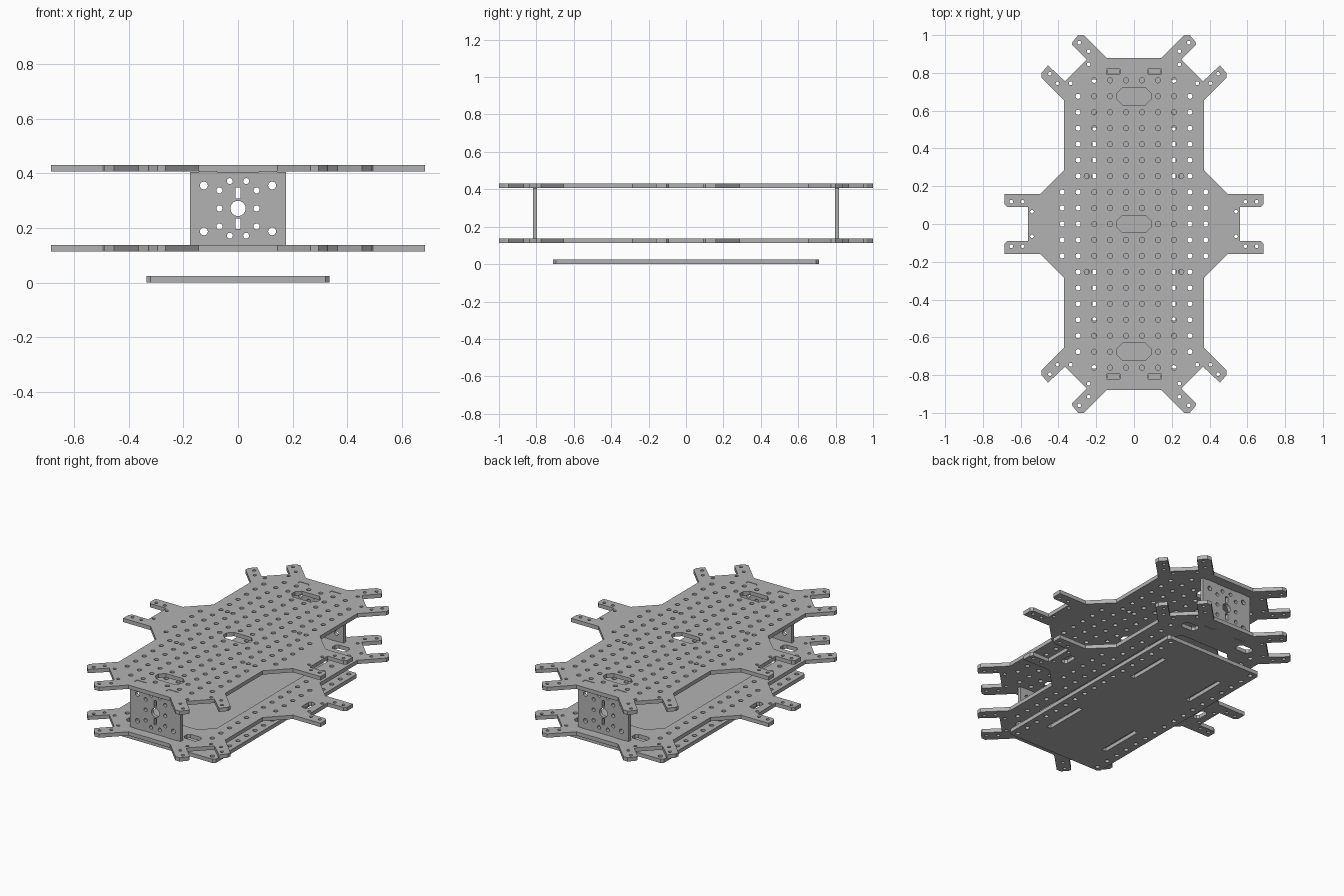
import bpy
import math
from mathutils import Matrix

cube = bpy.data.objects.get("Cube")
if cube:
    bpy.data.objects.remove(cube, do_unlink=True)

grey = bpy.data.materials.new("plate grey")
grey.use_nodes = True
grey.diffuse_color = (0.45, 0.45, 0.45, 1)
grey.node_tree.nodes["Principled BSDF"].inputs["Base Color"].default_value = grey.diffuse_color

PITCH = 0.0845
THICK = 0.024


def circle(x, y, r=0.0135, n=16):
    return [(x + r * math.cos(math.tau * i / n), y + r * math.sin(math.tau * i / n))
            for i in range(n)]


def box(x, y, w, h, c=0.0):
    """Rectangle loop with optional chamfered corners."""
    a, b = w / 2, h / 2
    if c == 0:
        pts = [(a, b), (-a, b), (-a, -b), (a, -b)]
    else:
        pts = [(a, b - c), (a - c, b), (c - a, b), (-a, b - c),
               (-a, c - b), (c - a, -b), (a - c, -b), (a, c - b)]
    return [(x + px, y + py) for px, py in pts]


def four(x, y):
    """Mirror a point into all quadrants, without repeats on the axes."""
    return sorted({(sx * x, sy * y) for sx in (1, -1) for sy in (1, -1)})


def plate(name, loops, thickness, matrix):
    """Sheet cut from an outline and hole loops, centred on its own plane."""
    curve = bpy.data.curves.new(name, 'CURVE')
    curve.dimensions = '2D'
    curve.fill_mode = 'BOTH'
    curve.extrude = thickness / 2
    for loop in loops:
        spline = curve.splines.new('POLY')
        spline.points.add(len(loop) - 1)
        for p, (x, y) in zip(spline.points, loop):
            p.co = (x, y, 0, 1)
        spline.use_cyclic_u = True
    temp = bpy.data.objects.new(name + "_curve", curve)
    bpy.context.collection.objects.link(temp)
    deps = bpy.context.evaluated_depsgraph_get()
    mesh = bpy.data.meshes.new_from_object(temp.evaluated_get(deps))
    bpy.data.objects.remove(temp, do_unlink=True)
    mesh.transform(matrix)
    mesh.materials.clear()
    mesh.materials.append(grey)
    for f in mesh.polygons:
        f.use_smooth = False
        f.material_index = 0
    obj = bpy.data.objects.new(name, mesh)
    bpy.context.collection.objects.link(obj)
    return obj


# Deck outline: one quadrant with corner and side arms, mirrored around
quarter = [(0.56, 0.09), (0.67, 0.09), (0.685, 0.105), (0.685, 0.16), (0.495, 0.16),
           (0.37, 0.285), (0.37, 0.655), (0.49, 0.775), (0.49, 0.8), (0.455, 0.84),
           (0.365, 0.755), (0.25, 0.87), (0.33, 0.95), (0.325, 0.965), (0.295, 1.0),
           (0.265, 1.0), (0.145, 0.88)]
right = quarter[::-1]
outline = (quarter + [(-x, y) for x, y in right]
           + [(-x, -y) for x, y in quarter] + [(x, -y) for x, y in right])

# Servo arm holes and slots for the end plate tabs
arm_holes = []
for hx, hy in [(0.29, 0.96), (0.24, 0.915), (0.24, 0.845), (0.445, 0.795),
               (0.405, 0.745), (0.335, 0.745), (0.65, 0.118), (0.59, 0.118), (0.54, 0.065)]:
    arm_holes += [circle(x, y, 0.01, 12) for x, y in four(hx, hy)]
tab_slots = [box(x, y, 0.07, 0.026) for x, y in four(0.11, 0.808)]
extra = [circle(x, y) for x, y in four(0.25, 0.253)]

# Top deck: full hole grid with three cable openings
grid = []
for col in range(5):
    last = (9, 9, 9, 8, 2)[col]
    for row in range(last + 1):
        if col == 0 and row in (0, 8):
            continue
        grid += [circle(x, y) for x, y in four((col + 0.5) * PITCH, row * PITCH)]
openings = [box(0, y, 0.18, 0.092, 0.03) for y in (-8 * PITCH, 0, 8 * PITCH)]
plate("top_deck", [outline] + arm_holes + tab_slots + extra + grid + openings,
      THICK, Matrix.Translation((0, 0, 0.418)))

# Bottom deck: large battery opening, edge holes and cable slots
edge_rows = []
for row in range(9):
    edge_rows += [circle(x, y) for x, y in four(3.5 * PITCH, row * PITCH)]
side_rows = []
for row in range(3):
    side_rows += [circle(x, y) for x, y in four(4.5 * PITCH, row * PITCH)]
cable_slots = [box(x, y, 0.1, 0.06, 0.015) for x, y in four(0.2, 0.735)]
cable_slots += [box(x, 0, 0.045, 0.09, 0.012) for x in (-0.49, 0.49)]
bay = [box(0, 0, 0.48, 1.26, 0.08)]
plate("bottom_deck", [outline] + arm_holes + tab_slots + edge_rows + side_rows
      + cable_slots + bay, THICK, Matrix.Translation((0, 0, 0.125)))

# Battery tray hanging under the bottom deck, with strap slots
strap_slots = [box(x, y, 0.03, 0.28) for x, y in four(0.205, 0.37)]
plate("battery_tray", [box(0, 0, 0.67, 1.42, 0.015)] + edge_rows + strap_slots,
      THICK, Matrix.Translation((0, 0, THICK / 2)))

# End plates with tabs that reach through both decks
half = [(0.175, -0.134), (0.175, 0.134), (0.143, 0.134), (0.143, 0.157),
        (0.077, 0.157), (0.077, 0.134)]
upper = half[1:]
end_outline = (upper + [(-x, y) for x, y in upper[::-1]]
               + [(-x, -y) for x, y in upper] + [(x, -y) for x, y in upper[::-1]])
end_holes = [circle(0, 0, 0.028, 24)] + [box(0, s * 0.056, 0.018, 0.04) for s in (1, -1)]
for hx, hy, r in [(0.125, 0.084, 0.0145), (0.03, 0.1, 0.011), (0.068, 0.066, 0.011),
                  (0.068, 0, 0.011)]:
    end_holes += [circle(x, y, r) for x, y in four(hx, hy)]
for name, y in (("front_end_plate", -0.808), ("back_end_plate", 0.808)):
    plate(name, [end_outline] + end_holes, 0.022,
          Matrix.Translation((0, y, 0.2715)) @ Matrix.Rotation(math.pi / 2, 4, 'X'))
